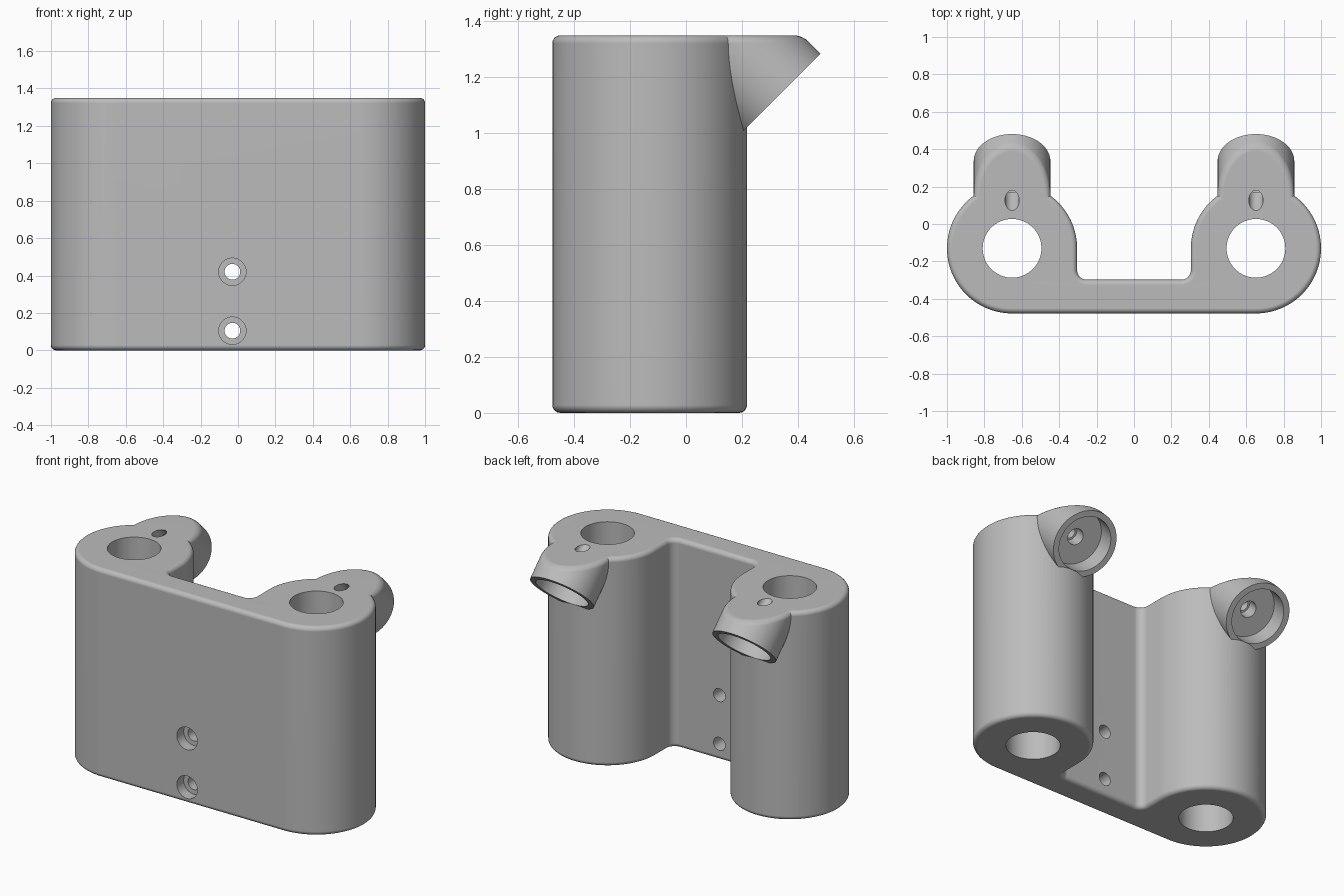
import bpy, bmesh
from math import sin, cos, radians
from mathutils import Vector

HEIGHT = 1.35
TOWER_X, TOWER_Y, TOWER_R = 0.652, -0.13, 0.348
FRONT_Y, WEB_BACK_Y = -0.478, -0.298
INNER_R = 0.05
RIM = 0.028

old = bpy.data.objects.get("Cube")
if old:
    bpy.data.objects.remove(old, do_unlink=True)

grey = bpy.data.materials.new("plain_grey")
grey.use_nodes = True
grey.diffuse_color = (0.5, 0.5, 0.5, 1)
grey.node_tree.nodes["Principled BSDF"].inputs["Base Color"].default_value = (0.5, 0.5, 0.5, 1)


def to_object(name, bm):
    bmesh.ops.recalc_face_normals(bm, faces=bm.faces)
    mesh = bpy.data.meshes.new(name)
    bm.to_mesh(mesh)
    bm.free()
    mesh.materials.append(grey)
    obj = bpy.data.objects.new(name, mesh)
    bpy.context.collection.objects.link(obj)
    return obj


def arc(cx, cy, r, start, end, steps):
    angles = [radians(start + (end - start) * i / steps) for i in range(steps + 1)]
    return [(cx + r * cos(a), cy + r * sin(a)) for a in angles]


def round_rim(bm, edges):
    bmesh.ops.bevel(bm, geom=edges, offset=RIM, offset_type='OFFSET',
                    segments=5, profile=0.5, affect='EDGES')


def lathe(rings, origin, direction, sides=72):
    """Solid of revolution from (radius, distance) rings along a direction."""
    bm = bmesh.new()
    turn = Vector(direction).to_track_quat('Z', 'Y')
    loops = []
    for r, d in rings:
        loops.append([bm.verts.new(Vector(origin) + turn @ Vector((x, y, d)))
                      for x, y in arc(0, 0, r, 0, 360, sides)[:-1]])
    for a, b in zip(loops, loops[1:]):
        for i in range(sides):
            j = (i + 1) % sides
            bm.faces.new((a[i], a[j], b[j], b[i]))
    bm.faces.new(loops[0])
    bm.faces.new(loops[-1])
    bmesh.ops.recalc_face_normals(bm, faces=bm.faces)
    return bm


def combine(target, tool, operation):
    mod = target.modifiers.new("combine", 'BOOLEAN')
    mod.object, mod.operation, mod.solver = tool, operation, 'EXACT'
    bpy.context.view_layer.objects.active = target
    bpy.ops.object.modifier_apply(modifier=mod.name)
    bpy.data.objects.remove(tool, do_unlink=True)


# Two round towers joined by a front web, as one extruded outline
half = arc(TOWER_X, TOWER_Y, TOWER_R, -90, 180, 72)
half += arc(TOWER_X - TOWER_R - INNER_R, WEB_BACK_Y + INNER_R, INNER_R, 0, -90, 8)
outline = half + [(-x, y) for x, y in reversed(half)]
bm = bmesh.new()
base = bm.faces.new([bm.verts.new((x, y, 0)) for x, y in outline])
grown = bmesh.ops.extrude_face_region(bm, geom=[base], use_keep_orig=True)
bmesh.ops.translate(bm, vec=(0, 0, HEIGHT),
                    verts=[v for v in grown["geom"] if isinstance(v, bmesh.types.BMVert)])
bmesh.ops.recalc_face_normals(bm, faces=bm.faces)
round_rim(bm, [e for e in bm.edges if abs(e.verts[0].co.z - e.verts[1].co.z) < 0.001])
body = to_object("twin_tower_mount", bm)

# Angled sockets behind the towers, trimmed level with the top
inward = (0, -1, 1)
for side in (-1, 1):
    mouth = (side * TOWER_X, 0.336, 1.14)
    bm = lathe([(0.205, 0), (0.205, 0.75)], mouth, inward)
    cut = bmesh.ops.bisect_plane(bm, geom=bm.verts[:] + bm.edges[:] + bm.faces[:],
                                 plane_co=(0, 0, HEIGHT), plane_no=(0, 0, 1), clear_outer=True)
    rim = [e for e in cut["geom_cut"] if isinstance(e, bmesh.types.BMEdge)]
    bmesh.ops.edgeloop_fill(bm, edges=rim)
    bmesh.ops.recalc_face_normals(bm, faces=bm.faces)
    round_rim(bm, rim)
    combine(body, to_object("socket", bm), 'UNION')

# Vertical bores, and stepped socket recesses with a screw hole to the top
for side in (-1, 1):
    bore = lathe([(0.157, -0.1), (0.157, HEIGHT + 0.1)], (side * TOWER_X, TOWER_Y, 0), (0, 0, 1))
    combine(body, to_object("bore_cutter", bore), 'DIFFERENCE')
    recess = lathe([(0.168, -0.04), (0.168, 0.12), (0.05, 0.12), (0.05, 0.2),
                    (0.038, 0.2), (0.038, 0.5)], (side * TOWER_X, 0.336, 1.14), inward)
    combine(body, to_object("recess_cutter", recess), 'DIFFERENCE')

# Counterbored screw holes through the web
for z in (0.105, 0.42):
    screw = lathe([(0.073, -0.05), (0.073, 0.07), (0.042, 0.07), (0.042, 0.3)],
                  (-0.03, FRONT_Y, z), (0, 1, 0), 48)
    combine(body, to_object("screw_cutter", screw), 'DIFFERENCE')

# Smooth curved walls, crisp cut edges
bpy.ops.object.select_all(action='DESELECT')
body.select_set(True)
bpy.context.view_layer.objects.active = body
bpy.ops.object.shade_smooth_by_angle(angle=radians(30))
weighted = body.modifiers.new("even_shading", 'WEIGHTED_NORMAL')
weighted.keep_sharp = True
